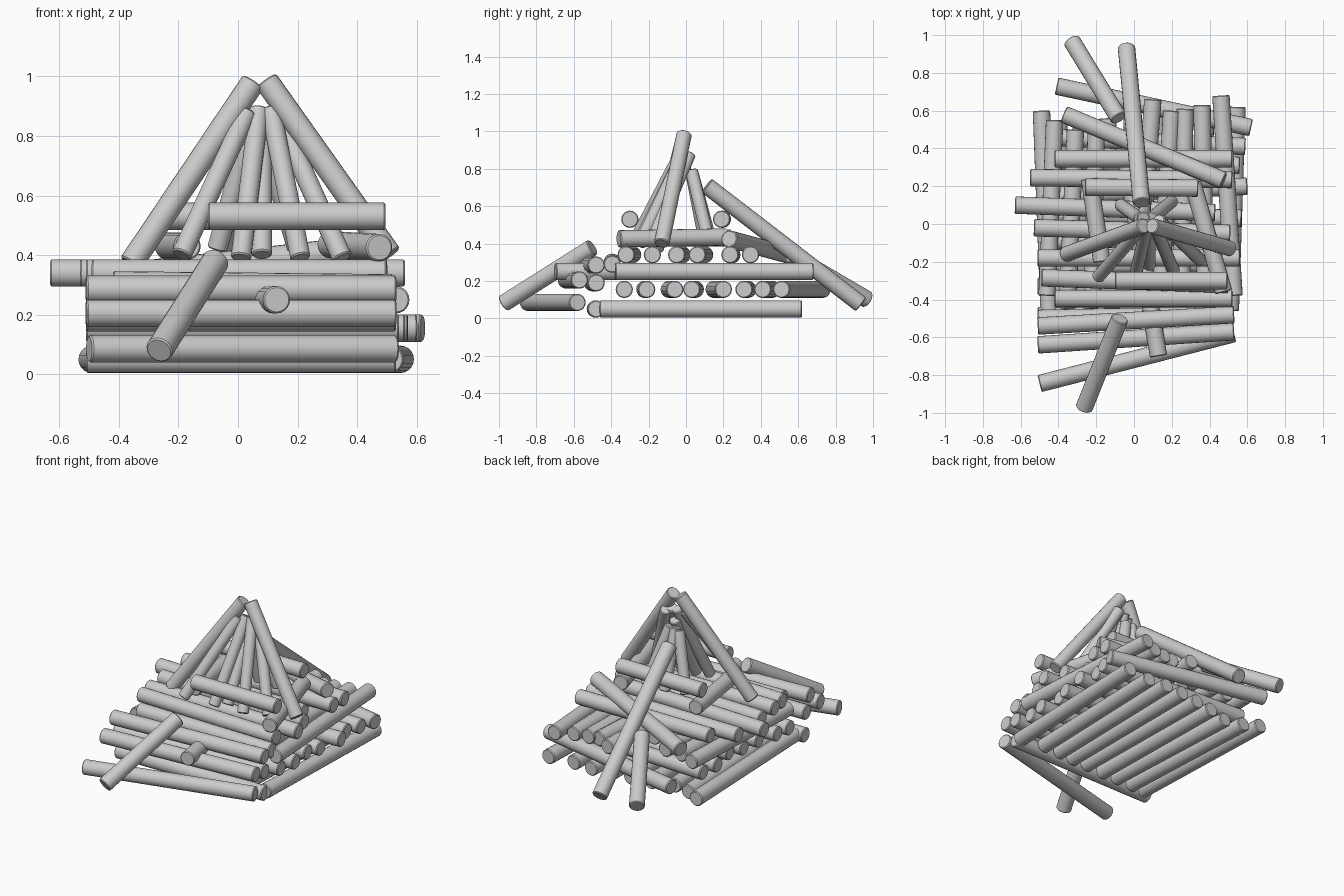
import bpy
from mathutils import Vector


def log(name, a, b, r=0.046):
    """Round log with slightly eased ends, running from a to b."""
    a, b = Vector(a), Vector(b)
    d = b - a
    bpy.ops.mesh.primitive_cylinder_add(vertices=20, radius=r, depth=d.length,
                                        location=(a + b) / 2,
                                        rotation=d.to_track_quat('Z', 'Y').to_euler())
    o = bpy.context.object
    o.name = name
    bev = o.modifiers.new("eased_ends", 'BEVEL')
    bev.width = 0.005
    bev.segments = 1
    bev.limit_method = 'ANGLE'
    bev.angle_limit = 1.0
    bpy.ops.object.shade_smooth_by_angle()


def layer(name, z, rows):
    # each row: x and y at one end, x and y at the other end
    for x0, y0, x1, y1 in rows:
        log(name, (x0, y0, z), (x1, y1, z))


# Bottom layer, front to back
layer("base_log", 0.05, [
    (-0.45, -0.46, -0.49, 0.60), (-0.35, -0.45, -0.40, 0.55),
    (-0.23, -0.45, -0.28, 0.52), (-0.12, -0.45, -0.14, 0.56),
    (0.01, -0.44, -0.01, 0.58), (0.12, -0.44, 0.12, 0.60),
    (0.23, -0.43, 0.25, 0.61), (0.35, -0.43, 0.38, 0.60),
    (0.51, -0.46, 0.545, 0.62)])

# Second layer, left to right
layer("second_layer_log", 0.155, [
    (-0.51, -0.33, 0.54, -0.33), (-0.50, -0.22, 0.56, -0.21),
    (-0.46, -0.09, 0.54, -0.06), (-0.45, 0.05, 0.57, 0.03),
    (-0.42, 0.15, 0.60, 0.20), (-0.46, 0.33, 0.56, 0.31),
    (-0.45, 0.46, 0.59, 0.41), (-0.41, 0.73, 0.62, 0.51)])

# Third layer, front to back
layer("third_layer_log", 0.25, [
    (-0.46, -0.38, -0.42, 0.55), (-0.35, -0.38, -0.31, 0.50),
    (-0.22, -0.38, -0.20, 0.50), (0.13, -0.70, -0.05, 0.40),
    (0.02, -0.38, 0.10, 0.66), (0.14, -0.37, 0.20, 0.60),
    (0.25, -0.37, 0.27, 0.61), (0.38, -0.37, 0.36, 0.63),
    (0.53, -0.38, 0.46, 0.68)])

# Fourth layer, left to right
layer("fourth_layer_log", 0.34, [
    (-0.49, -0.285, 0.50, -0.32), (-0.51, -0.18, 0.56, -0.18),
    (-0.53, -0.02, 0.51, -0.05), (-0.63, 0.10, 0.43, 0.06),
    (-0.55, 0.245, 0.52, 0.235), (-0.42, 0.345, 0.52, 0.345)])
log("fourth_layer_edge_log", (-0.42, -0.395, 0.30), (0.52, -0.395, 0.29))

# Fifth layer side logs and the two top rails
log("fifth_layer_left_log", (-0.17, -0.20, 0.43), (-0.235, 0.24, 0.43))
log("fifth_layer_right_log", (0.475, -0.36, 0.425), (0.31, 0.22, 0.435))
log("front_top_rail", (-0.10, -0.30, 0.53), (0.495, -0.30, 0.53))
log("back_top_rail", (-0.26, 0.195, 0.53), (0.34, 0.19, 0.53))

# Logs stacked against the front
layer("front_stack_log", 0.05, [(-0.51, -0.485, 0.53, -0.48)])
layer("front_stack_log", 0.285, [(-0.51, -0.54, 0.53, -0.48)])
layer("front_stack_log", 0.19, [(-0.51, -0.50, 0.53, -0.48)])
layer("front_stack_log", 0.205, [(-0.51, -0.64, 0.53, -0.57)])
log("front_fallen_log", (-0.50, -0.845, 0.085), (0.53, -0.58, 0.085))

# Loose logs leaning on the pile
log("front_leaning_log", (-0.265, -0.975, 0.08), (-0.075, -0.50, 0.38))
log("back_long_leaning_log", (0.04, 0.11, 0.71), (-0.04, 0.935, 0.075))
log("back_short_leaning_log", (-0.08, 0.56, 0.34), (-0.33, 0.97, 0.10))
log("back_diagonal_log", (-0.37, 0.58, 0.33), (0.475, 0.23, 0.425))

# Tall pair of poles crossing at the peak
log("left_tall_pole", (-0.36, -0.16, 0.37), (0.05, -0.01, 0.98), 0.041)
log("right_tall_pole", (0.51, -0.13, 0.40), (0.095, -0.01, 0.985), 0.041)

# Thinner sticks of the cone
for foot, tip in [
        ((-0.19, -0.28, 0.40), (0.03, -0.03, 0.88)),
        ((0.01, -0.26, 0.39), (0.07, -0.01, 0.89)),
        ((0.08, -0.22, 0.40), (0.08, 0.0, 0.82)),
        ((0.21, -0.25, 0.39), (0.11, -0.01, 0.89)),
        ((0.35, -0.19, 0.39), (0.13, 0.02, 0.88)),
        ((-0.07, 0.10, 0.42), (0.03, 0.03, 0.78)),
        ((0.06, 0.13, 0.42), (0.05, 0.03, 0.79)),
        ((0.20, 0.12, 0.42), (0.09, 0.03, 0.79))]:
    log("cone_stick", foot, tip, 0.034)
